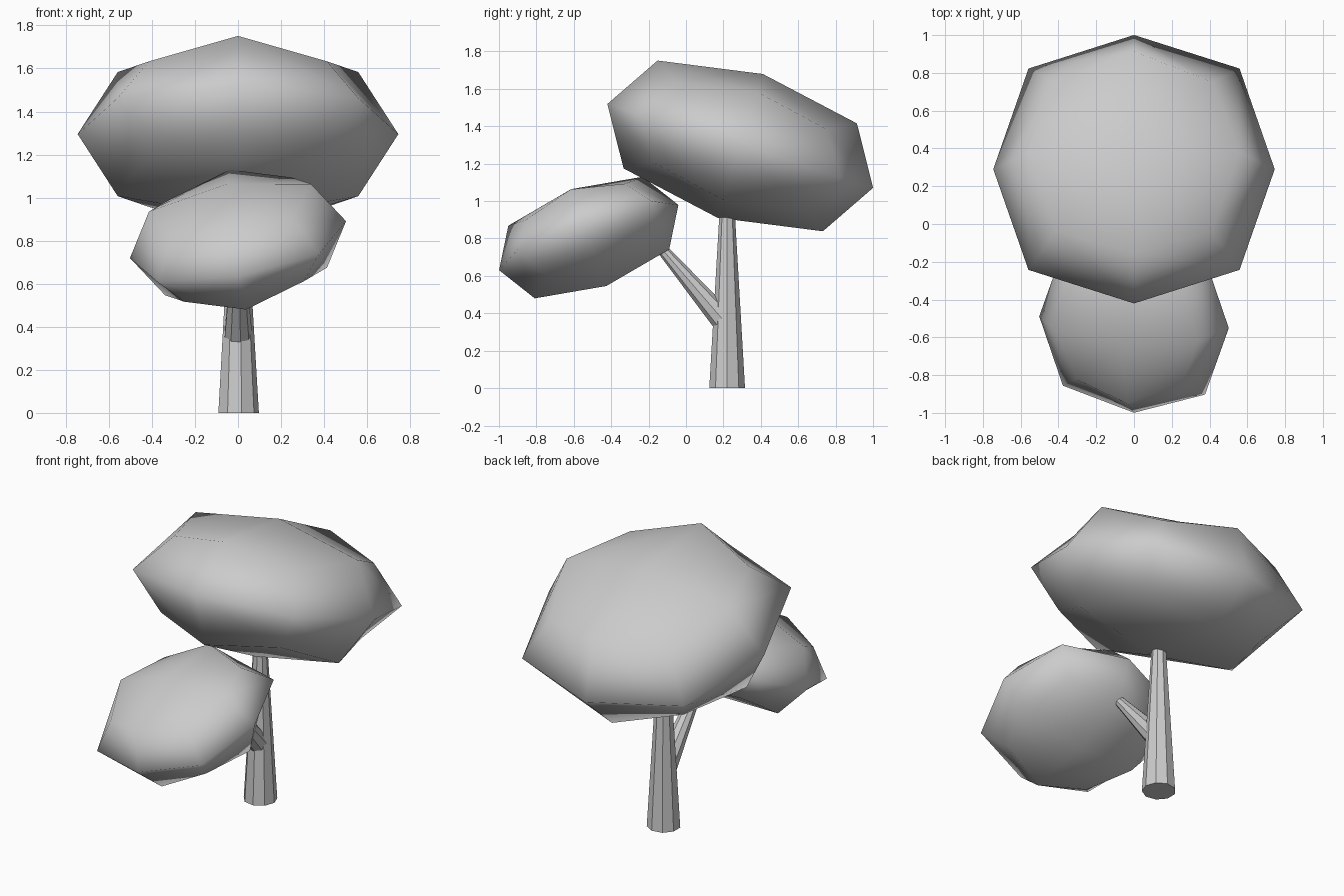
import bpy
from math import radians
from mathutils import Matrix, Vector

if "Cube" in bpy.data.objects:
    bpy.data.objects.remove(bpy.data.objects["Cube"])


def crown(name, center, half, rx, ry):
    """Box rounded by one subdivision level, tilted and smooth shaded."""
    bpy.ops.mesh.primitive_cube_add(size=2)
    ob = bpy.context.object
    ob.name = name
    ob.matrix_world = (Matrix.Translation(center)
                       @ Matrix.Rotation(radians(rx), 4, 'X')
                       @ Matrix.Rotation(radians(ry), 4, 'Y')
                       @ Matrix.Diagonal((*half, 1)))
    mod = ob.modifiers.new("round", 'SUBSURF')
    mod.levels = mod.render_levels = 1
    mod.use_limit_surface = False
    ob.data.polygons.foreach_set("use_smooth", [True] * len(ob.data.polygons))
    return ob


def limb(name, start, end, r1, r2):
    """Tapered nine-sided limb between two points, flat faces."""
    start, end = Vector(start), Vector(end)
    axis = end - start
    bpy.ops.mesh.primitive_cone_add(vertices=9, radius1=r1, radius2=r2,
                                    depth=axis.length)
    ob = bpy.context.object
    ob.name = name
    # put one corner of the section towards +x
    ob.data.transform(Matrix.Rotation(radians(-90), 4, 'Z'))
    tilt = Vector((0, 0, 1)).rotation_difference(axis).to_matrix().to_4x4()
    ob.matrix_world = Matrix.Translation((start + end) / 2) @ tilt
    return ob


# Trunk and side branch
limb("trunk", (0, 0.22, 0), (0, 0.22, 1.0), 0.097, 0.038)
limb("branch", (0, 0.20, 0.363), (0, -0.20, 0.826), 0.066, 0.022)

# Foliage masses
crown("upper_foliage", (0, 0.29, 1.295), (0.745, 0.745, 0.403), -17.5, 0)
crown("lower_foliage", (0, -0.52, 0.805), (0.51, 0.51, 0.28), 20, -10.3)
